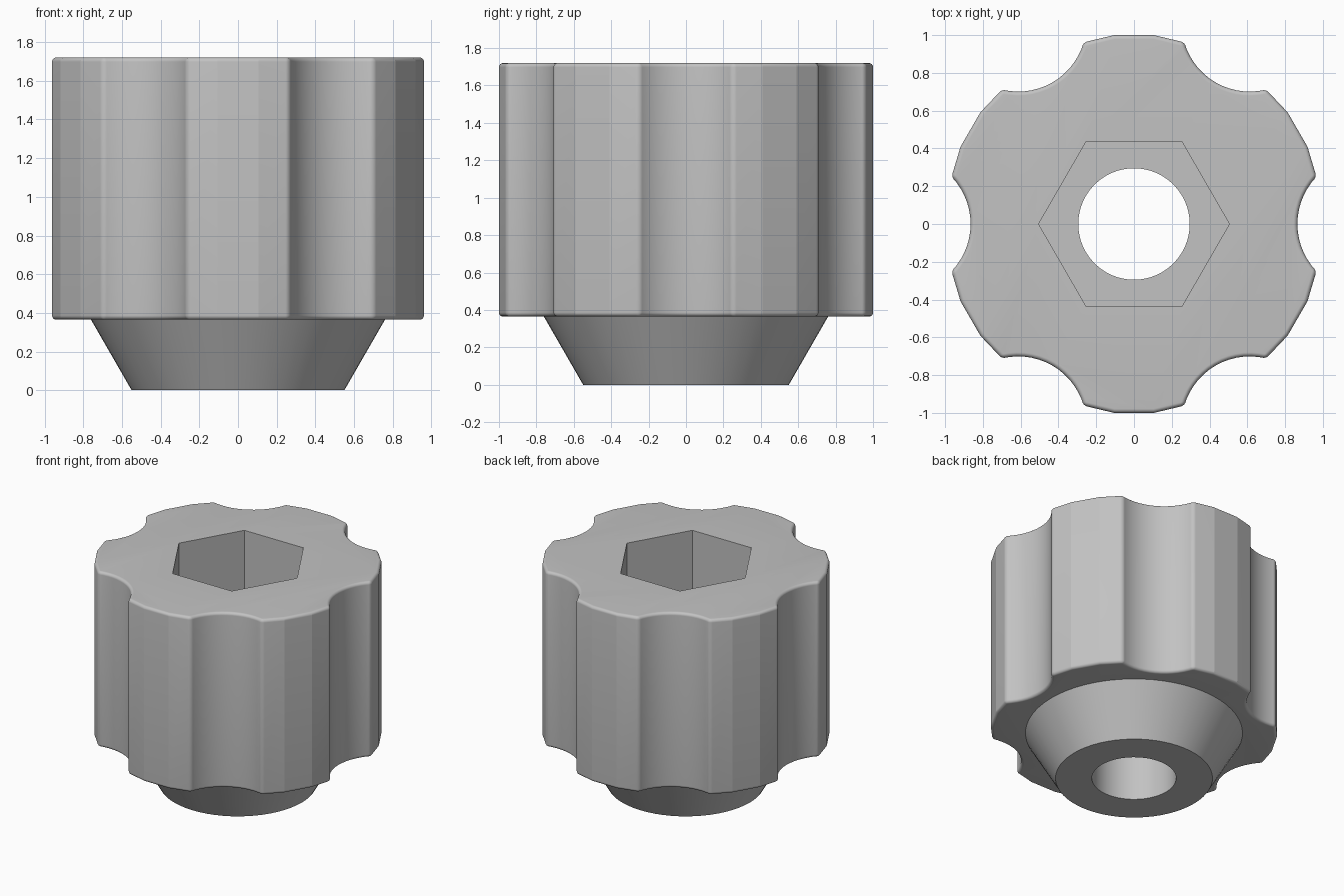
import bpy, bmesh
from math import radians, cos, sin, pi, asin

cube = bpy.data.objects.get("Cube")
if cube:
    bpy.data.objects.remove(cube, do_unlink=True)

HEIGHT, GRIP_BASE = 1.72, 0.365
LOBE_R, NOTCH_R, NOTCH_X = 1.0055, 0.36, 1.225

grey = bpy.data.materials.new("mid grey")
grey.use_nodes = True
colour = (0.54, 0.54, 0.54, 1)
grey.diffuse_color = colour
grey.node_tree.nodes["Principled BSDF"].inputs["Base Color"].default_value = colour


def rotated(x, y, a):
    return x * cos(a) - y * sin(a), x * sin(a) + y * cos(a)


def ring(radius, sides, turn=0.0):
    return [rotated(radius, 0, turn + 2 * pi * i / sides) for i in range(sides)]


def loft(name, bottom, z0, top, z1):
    """Closed solid between two matching outlines."""
    bm = bmesh.new()
    low = [bm.verts.new((x, y, z0)) for x, y in bottom]
    high = [bm.verts.new((x, y, z1)) for x, y in top]
    bm.faces.new(low[::-1])
    bm.faces.new(high)
    n = len(low)
    for i in range(n):
        j = (i + 1) % n
        bm.faces.new((low[i], low[j], high[j], high[i]))
    mesh = bpy.data.meshes.new(name)
    bm.to_mesh(mesh)
    bm.free()
    mesh.materials.append(grey)
    obj = bpy.data.objects.new(name, mesh)
    bpy.context.collection.objects.link(obj)
    return obj


def combine(target, tool, operation):
    mod = target.modifiers.new(tool.name, "BOOLEAN")
    mod.operation, mod.object, mod.solver = operation, tool, "EXACT"
    tool.hide_render = True
    tool.hide_set(True)


# Grip outline: six scooped notches with a three-sided lobe after each
outline = []
half = asin(0.25 / NOTCH_R)
steps = 14
for k in range(6):
    turn = k * pi / 3
    for i in range(steps + 1):
        a = -half + 2 * half * i / steps
        outline.append(rotated(NOTCH_X - NOTCH_R * cos(a), NOTCH_R * sin(a), turn))
    for deg in (24, 36):
        outline.append(rotated(LOBE_R, 0, turn + radians(deg)))

grip = loft("knob_grip", outline, GRIP_BASE, outline, HEIGHT)
bevel = grip.modifiers.new("rounded_edges", "BEVEL")
bevel.width, bevel.segments = 0.022, 8
bevel.limit_method, bevel.angle_limit = "ANGLE", radians(30)

# Tapered collar, hexagonal socket and through bore
collar = loft("collar", ring(0.55, 60), 0, ring(0.766, 60), GRIP_BASE + 0.01)
socket = loft("socket_cutter", ring(0.505, 6), 0.8, ring(0.505, 6), 2)
bore = loft("bore_cutter", ring(0.295, 60), -0.2, ring(0.295, 60), 2)
combine(grip, collar, "UNION")
combine(grip, socket, "DIFFERENCE")
combine(grip, bore, "DIFFERENCE")

# Apply everything, remove the helpers, keep lobe facets crisp
bpy.ops.object.select_all(action="DESELECT")
grip.select_set(True)
bpy.context.view_layer.objects.active = grip
for mod in list(grip.modifiers):
    bpy.ops.object.modifier_apply(modifier=mod.name)
for helper in (collar, socket, bore):
    bpy.data.objects.remove(helper, do_unlink=True)
bpy.ops.object.shade_smooth_by_angle(angle=radians(11.6))
